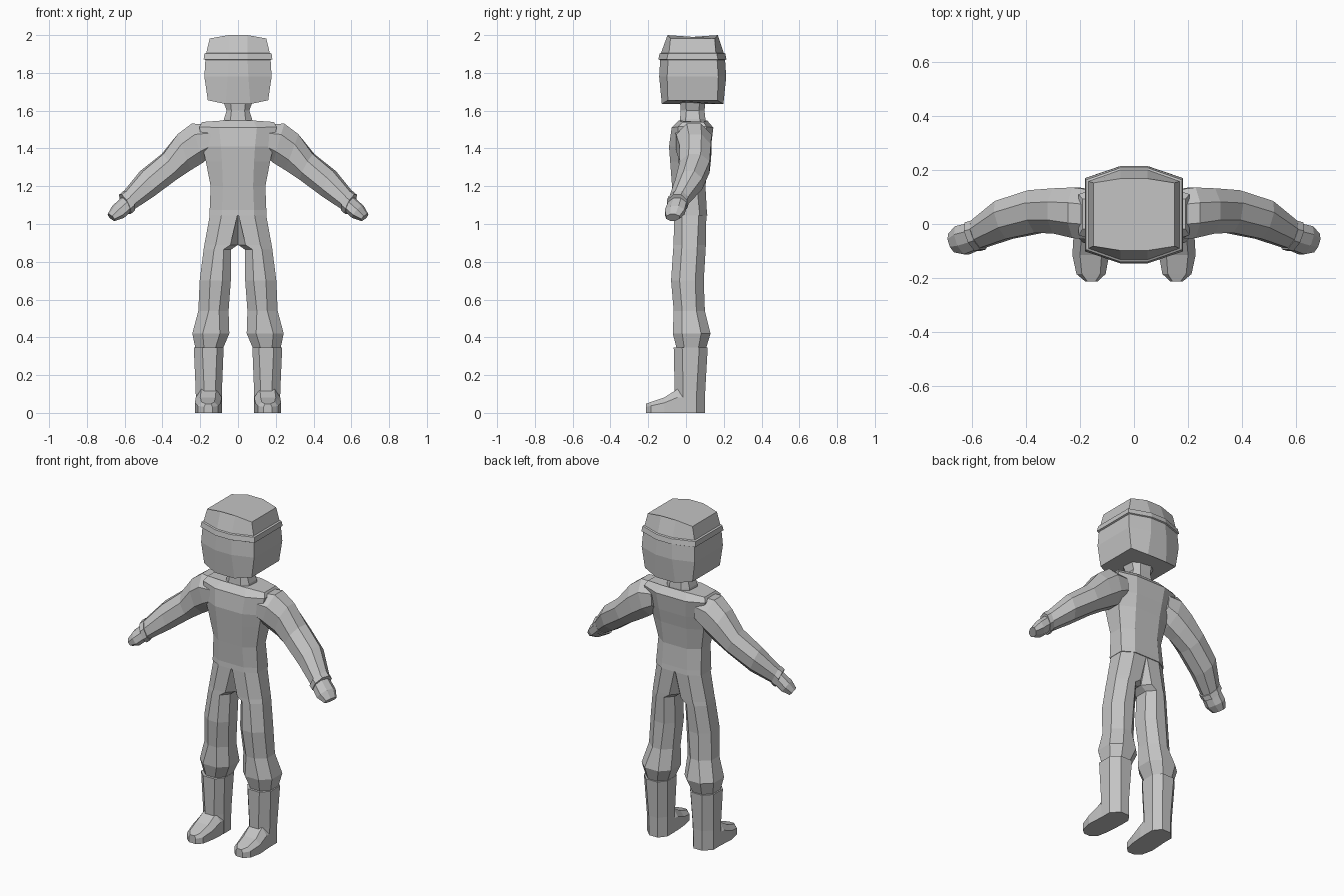
import bpy, bmesh

cube = bpy.data.objects.get("Cube")
if cube:
    bpy.data.objects.remove(cube, do_unlink=True)

grey = bpy.data.materials.new("plain grey")
grey.use_nodes = True
grey.diffuse_color = (0.55, 0.55, 0.55, 1)
grey.node_tree.nodes["Principled BSDF"].inputs["Base Color"].default_value = (0.55, 0.55, 0.55, 1)


def loft(name, rings, mirror=False):
    """Skin a list of equal-length rings, cap both ends, flat shaded."""
    bm = bmesh.new()
    loops = [[bm.verts.new(p) for p in ring] for ring in rings]
    for a, b in zip(loops, loops[1:]):
        n = len(a)
        for i in range(n):
            j = (i + 1) % n
            bm.faces.new((a[i], a[j], b[j], b[i]))
    bm.faces.new(loops[0][::-1])
    bm.faces.new(loops[-1])
    bmesh.ops.remove_doubles(bm, verts=bm.verts, dist=0.0005)
    bmesh.ops.recalc_face_normals(bm, faces=bm.faces)
    mesh = bpy.data.meshes.new(name)
    bm.to_mesh(mesh)
    bm.free()
    mesh.materials.append(grey)
    obj = bpy.data.objects.new(name, mesh)
    bpy.context.collection.objects.link(obj)
    if mirror:
        obj.modifiers.new("mirror", 'MIRROR')
    return obj


def octagon(z, x0, x1, y0, y1, cx0, cx1, cy, dz=0.0):
    """Chamfered rectangle; cx0/cx1/cy are corner cuts, dz shifts the side points."""
    s = z + dz
    return [(x0 + cx0, y0, z), (x1 - cx1, y0, z), (x1, y0 + cy, s), (x1, y1 - cy, s),
            (x1 - cx1, y1, z), (x0 + cx0, y1, z), (x0, y1 - cy, s), (x0, y0 + cy, s)]


def sym(z, hx, y0, y1, flat, cy, dz=0.0):
    """Octagon centred on x, with a flat front of half width 'flat'."""
    return octagon(z, -hx, hx, y0, y1, hx - flat, hx - flat, cy, dz)


# Head and cap with its protruding rim
loft("head", [
    sym(1.635, .160, -.128, .198, .065, .032, .02),
    sym(1.78, .178, -.142, .213, .055, .042),
    sym(1.88, .172, -.136, .206, .05, .042),
])
loft("cap", [
    sym(1.868, .172, -.138, .206, .05, .042),
    sym(1.872, .182, -.146, .214, .05, .045),
    sym(1.902, .178, -.140, .208, .05, .045),
    sym(1.906, .168, -.132, .200, .05, .042),
    sym(2.0, .150, -.098, .168, .05, .016, -.018),
])

# Neck
loft("neck", [
    sym(1.53, .078, -.035, .105, .04, .03),
    sym(1.555, .075, -.032, .103, .04, .03),
    sym(1.60, .060, -.028, .098, .035, .03),
    sym(1.65, .078, -.032, .103, .04, .03),
])

# Jacket body
loft("torso", [
    sym(1.045, .152, -.068, .113, .085, .04),
    sym(1.075, .150, -.066, .110, .085, .04),
    sym(1.20, .145, -.074, .103, .08, .045),
    sym(1.33, .170, -.084, .118, .085, .045),
    sym(1.41, .188, -.090, .132, .09, .045),
    sym(1.51, .205, -.076, .145, .10, .035, .005),
    sym(1.548, .19, -.038, .112, .08, .02, -.008),
])


def arm_ring(top, bottom, y0, y1, skew=0.0):
    """Octagon between a top and a bottom (x, z) point, spanning y0 to y1."""
    ym = (y0 + y1) / 2
    ring = []
    for s, t in ((0, .3), (0, .7), (.28, 1), (.72, 1), (1, .7), (1, .3), (.72, 0), (.28, 0)):
        y = y0 + (y1 - y0) * t
        x = bottom[0] + (top[0] - bottom[0]) * s + skew * (y - ym)
        ring.append((x, y, bottom[1] + (top[1] - bottom[1]) * s))
    return ring


# Sleeves, cuffs and mitten hands
loft("sleeve", [
    arm_ring((.15, 1.525), (.14, 1.37), -.060, .125),
    arm_ring((.245, 1.532), (.185, 1.325), -.052, .135),
    arm_ring((.32, 1.475), (.25, 1.285), -.035, .132),
    arm_ring((.40, 1.37), (.33, 1.235), -.033, .125, .15),
    arm_ring((.51, 1.28), (.455, 1.145), -.055, .085, .3),
    arm_ring((.605, 1.165), (.56, 1.075), -.090, .008, .35),
], True)
loft("cuff", [
    arm_ring((.600, 1.173), (.552, 1.072), -.094, .012, .35),
    arm_ring((.622, 1.155), (.574, 1.054), -.100, .006, .35),
], True)
loft("hand", [
    arm_ring((.605, 1.145), (.568, 1.07), -.092, .004, .35),
    arm_ring((.660, 1.095), (.610, 1.032), -.112, -.008, .3),
    arm_ring((.686, 1.052), (.654, 1.017), -.105, -.035, .3),
], True)

# Trousers: z, inner x, outer x, front y, back y, inner cut, outer cut, side cut
loft("trouser_leg", [octagon(*r) for r in (
    (1.06, 0, .147, -.062, .108, 0, .062, .04),
    (.89, 0, .178, -.066, .105, .04, .06, .045),
    (.865, .036, .182, -.068, .104, .04, .055, .045),
    (.70, .038, .203, -.079, .094, .045, .055, .045),
    (.54, .050, .210, -.065, .100, .05, .055, .045),
    (.42, .046, .242, -.070, .130, .05, .055, .05),
    (.335, .082, .224, -.048, .104, .04, .045, .04),
)], True)

# Boot shafts
loft("boot_shaft", [octagon(*r) for r in (
    (0, .085, .222, -.06, .100, .035, .045, .045),
    (.12, .085, .224, -.06, .102, .035, .045, .045),
    (.345, .076, .234, -.065, .115, .035, .045, .045),
)], True)


def foot_ring(y, x0, x1, h, c):
    return [(x0, y, 0), (x1, y, 0), (x1, y, .65 * h), (x1 - c, y, h),
            (x0 + c, y, h), (x0, y, .65 * h)]


# Feet, running forward from the boot to the toe
loft("foot", [foot_ring(*r) for r in (
    (.02, .088, .220, .128, .03),
    (-.045, .086, .224, .126, .03),
    (-.115, .092, .228, .082, .028),
    (-.185, .105, .213, .058, .02),
    (-.213, .135, .180, .048, .008),
)], True)
